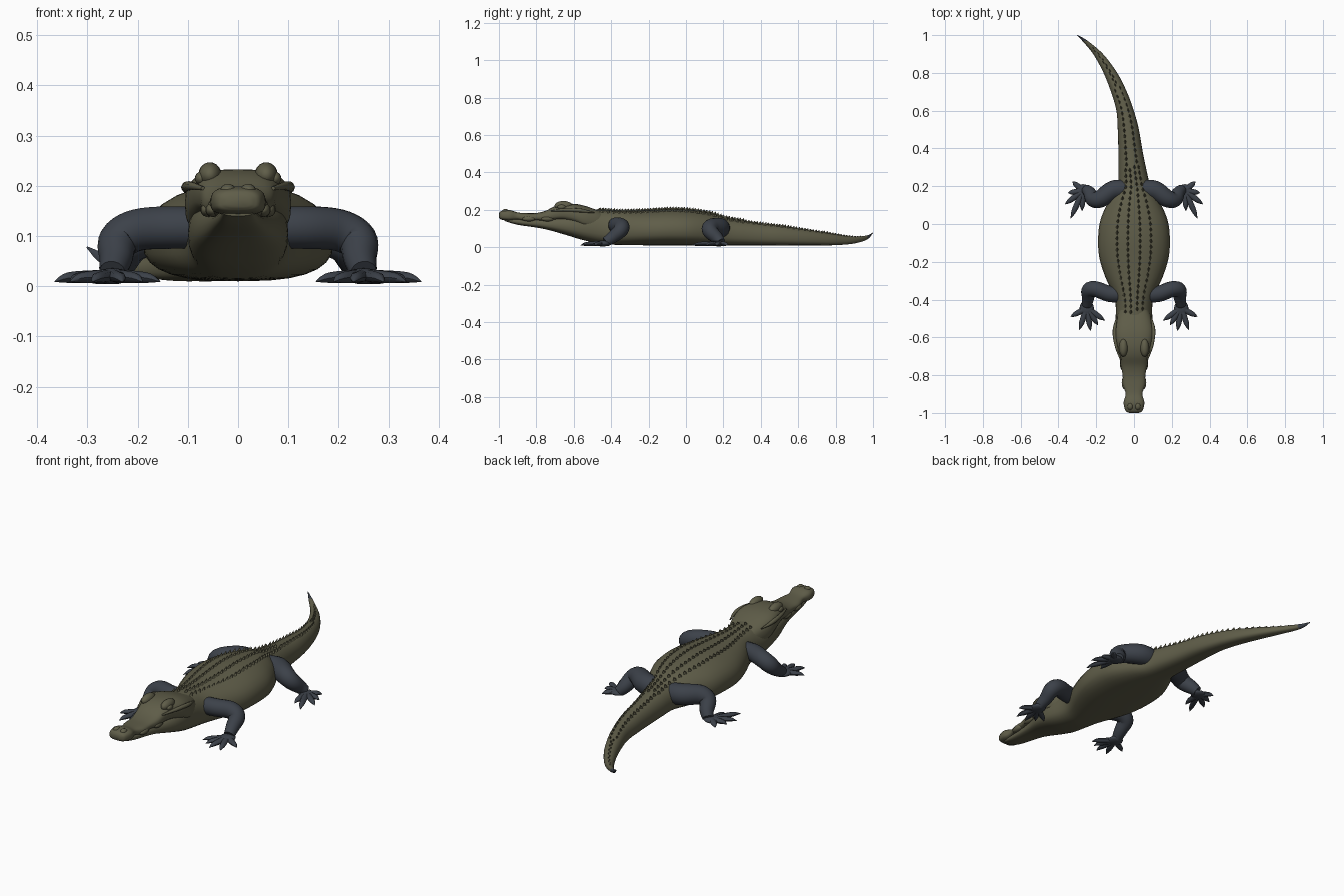
import bpy, bmesh, math
from mathutils import Vector

if "Cube" in bpy.data.objects:
    bpy.data.objects.remove(bpy.data.objects["Cube"])


def material(name, rgb):
    m = bpy.data.materials.new(name)
    m.use_nodes = True
    m.diffuse_color = (*rgb, 1)
    bsdf = m.node_tree.nodes["Principled BSDF"]
    bsdf.inputs["Base Color"].default_value = (*rgb, 1)
    bsdf.inputs["Roughness"].default_value = 0.8
    return m


OLIVE = material("olive hide", (0.115, 0.11, 0.066))
SLATE = material("slate limbs", (0.045, 0.053, 0.067))


def finish(name, bm, mats, angle=50):
    bmesh.ops.recalc_face_normals(bm, faces=bm.faces)
    me = bpy.data.meshes.new(name)
    bm.to_mesh(me)
    bm.free()
    for m in mats:
        me.materials.append(m)
    ob = bpy.data.objects.new(name, me)
    bpy.context.collection.objects.link(ob)
    bpy.ops.object.select_all(action="DESELECT")
    ob.select_set(True)
    bpy.context.view_layer.objects.active = ob
    bpy.ops.object.shade_smooth_by_angle(angle=math.radians(angle))
    return ob


def spline(rows, steps):
    """Catmull-Rom through tuples of any length."""
    p = [Vector(r) for r in rows]
    p = [2 * p[0] - p[1]] + p + [2 * p[-1] - p[-2]]
    out = []
    for a, b, c, d in zip(p, p[1:], p[2:], p[3:]):
        for i in range(steps):
            t = i / steps
            out.append(0.5 * (2 * b + (c - a) * t + (2 * a - 5 * b + 4 * c - d) * t * t
                              + (3 * b - a - 3 * c + d) * t ** 3))
    return out + [p[-2]]


def skin(bm, rings):
    """Bridge rings of points and cap both ends."""
    vs = [[bm.verts.new(p) for p in r] for r in rings]
    n = len(vs[0])
    for a, b in zip(vs, vs[1:]):
        for i in range(n):
            bm.faces.new((a[i], a[(i + 1) % n], b[(i + 1) % n], b[i]))
    bm.faces.new(vs[0])
    bm.faces.new(vs[-1])


def power(v, e):
    return math.copysign(abs(v) ** e, v)


def section(st, top, low, mid, n=28):
    """Cross-section from (y, centre, half width, bottom, top)."""
    y, cx, w, zb, zt = st
    zm = zb + (zt - zb) * mid
    pts = []
    for i in range(n):
        a = 2 * math.pi * i / n
        c, s = math.cos(a), math.sin(a)
        e = 2 / (top if s > 0 else low)
        pts.append((cx + w * power(c, e), y, zm + (zt - zm if s > 0 else zm - zb) * power(s, e)))
    return pts


def tube(bm, pts, steps=5, n=12, flat=1.0):
    """Round limb through (x, y, z, radius); flat squashes it in height."""
    path = spline(pts, steps)
    rings = []
    for i, p in enumerate(path):
        t = (path[min(i + 1, len(path) - 1)] - path[max(i - 1, 0)]).to_3d().normalized()
        ref = Vector((0, 0, 1)) if flat < 1 else Vector((0.25, 1, 0.2))
        u = t.cross(ref).normalized()
        v = u.cross(t)
        r = max(p[3], 0.001)
        rings.append([p.to_3d() + u * r * math.cos(k * math.tau / n)
                      + v * r * flat * math.sin(k * math.tau / n) for k in range(n)])
    skin(bm, rings)


def ball(bm, centre, size, seg=16):
    r = bmesh.ops.create_uvsphere(bm, u_segments=seg, v_segments=seg // 2 + 2, radius=1)
    for v in r["verts"]:
        v.co = Vector(centre) + v.co * Vector(size)


# Lower jaw, throat, torso and tail in one loft
BODY = spline([
    (-0.97, 0, .03, .14, .16), (-0.9, 0, .04, .12, .158), (-0.76, 0, .058, .098, .16),
    (-0.64, 0, .09, .065, .18), (-0.55, 0, .1, .038, .2), (-0.45, 0, .096, .018, .2),
    (-0.38, 0, .108, .013, .195), (-0.28, 0, .152, .011, .195), (-0.18, 0, .183, .01, .2),
    (-0.08, 0, .19, .01, .205), (0.02, 0, .178, .01, .2), (0.12, 0, .135, .01, .185),
    (0.2, 0, .088, .01, .16), (0.3, -.01, .073, .01, .142), (0.4, -.02, .063, .01, .127),
    (0.5, -.03, .056, .01, .115), (0.6, -.047, .046, .01, .1), (0.7, -.08, .042, .01, .085),
    (0.8, -.125, .036, .011, .068), (0.9, -.19, .026, .02, .056), (0.97, -.26, .014, .042, .064),
    (1.0, -.3, .002, .076, .079)], 4)
bm = bmesh.new()
skin(bm, [section(s, 2.1, 2.7, .42) for s in BODY])
for f in bm.faces:
    f.material_index = int(f.calc_center_median().y > 0.965)
finish("body_and_tail", bm, [OLIVE, SLATE])

# Upper skull, ending inside the neck
HEAD = spline([
    (-1.0, 0, .026, .158, .18), (-0.988, 0, .045, .148, .193), (-0.945, 0, .055, .142, .199),
    (-0.9, 0, .044, .147, .186), (-0.85, 0, .059, .136, .182), (-0.8, 0, .06, .143, .183),
    (-0.75, 0, .07, .136, .195), (-0.7, 0, .077, .143, .22), (-0.65, 0, .09, .142, .232),
    (-0.59, 0, .104, .125, .231), (-0.54, 0, .104, .1, .221), (-0.48, 0, .088, .09, .2),
    (-0.44, 0, .07, .09, .185)], 4)
bm = bmesh.new()
skin(bm, [section(s, 2.8, 3.2, .45) for s in HEAD])
finish("upper_skull", bm, [OLIVE])

# Brows, eyes, nostrils, cheek ridges and lip bulges
bm = bmesh.new()
for s in (-1, 1):
    ball(bm, (s * .056, -.655, .222), (.023, .048, .025))
    ball(bm, (s * .074, -.665, .215), (.012, .022, .013))
    ball(bm, (s * .02, -.965, .19), (.016, .02, .014))
    tube(bm, [(s * .07, -.72, .195, .004), (s * .095, -.64, .2, .009),
              (s * .103, -.56, .196, .01), (s * .09, -.49, .185, .003)], n=8)
    for y, x in ((-.84, .05), (-.74, .06)):
        ball(bm, (s * x, y, .152), (.015, .035, .014))
finish("face_details", bm, [OLIVE])


def body_at(y):
    for a, b in zip(BODY, BODY[1:]):
        if a[0] <= y <= b[0]:
            return a.lerp(b, (y - a[0]) / (b[0] - a[0]))


def scute(bm, y, u, length, width, height):
    """Keeled back-leaning plate at sideways fraction u of the back."""
    _, cx, w, zb, zt = body_at(y)
    zm = zb + (zt - zb) * .42
    z = zm + (zt - zm) * (1 - abs(u) ** 2.1) ** (1 / 2.1)
    base = Vector((cx + u * w, y, z - .004))
    slope = (body_at(y + .01)[1] - body_at(y - .01)[1]) / .02
    ahead = Vector((slope, 1, 0)).normalized() * length / 2
    side = Vector((-ahead.y, ahead.x, 0)).normalized() * width / 2
    vs = [bm.verts.new(base + d) for d in (-ahead, side, ahead, -side)]
    tip = bm.verts.new(base + ahead * .7 + Vector((0, 0, height + .004)))
    for i in range(4):
        bm.faces.new((vs[i], vs[(i + 1) % 4], tip))


# Rows of scutes along the back, narrowing to a crest on the tail
bm = bmesh.new()
for i in range(47):
    y = -.46 + i * .03
    fade = min(1, (1.02 - y) / .5)
    rows = (.17, .47) if y < .3 else (.38,) if y < .72 else (.12,)
    for u in rows:
        for s in (-1, 1):
            scute(bm, y + .008 * s, u * s, .032, .015 * fade + .003, .011 * fade + .003)
finish("back_scutes", bm, [OLIVE], 20)

# Limbs: path, palm and toe tips for each pair
FRONT = ([(.05, -.375, .115, .042), (.13, -.37, .117, .043), (.2, -.345, .112, .042),
          (.238, -.35, .09, .04), (.243, -.39, .055, .033), (.25, -.43, .028, .026)],
         (.25, -.445, .02), (.038, .042, .016),
         [(.155, -.51), (.19, -.535), (.23, -.565), (.29, -.56), (.335, -.49)])
HIND = ([(.04, .185, .1, .05), (.11, .178, .105, .052), (.175, .135, .105, .047),
         (.215, .13, .085, .041), (.235, .165, .05, .034), (.255, .185, .025, .026)],
        (.27, .175, .018), (.04, .036, .014),
        [(.325, .225), (.35, .165), (.365, .105), (.335, .03), (.275, .07)])
for pair, (path, palm, size, toes) in (("front", FRONT), ("hind", HIND)):
    for side, s in (("left", 1), ("right", -1)):
        bm = bmesh.new()
        tube(bm, [(s * x, y, z, r) for x, y, z, r in path], n=16)
        ball(bm, (s * palm[0], palm[1], palm[2]), size)
        for x, y in toes:
            px, py, pz = palm
            tube(bm, [(s * px, py, pz + .002, .016),
                      (s * (px * .45 + x * .55), py * .45 + y * .55, .018, .015),
                      (s * (px * .2 + x * .8), py * .2 + y * .8, .016, .011),
                      (s * x, y, .009, .001)], steps=3, n=8, flat=.8)
        finish(f"{pair}_leg_{side}", bm, [SLATE])
